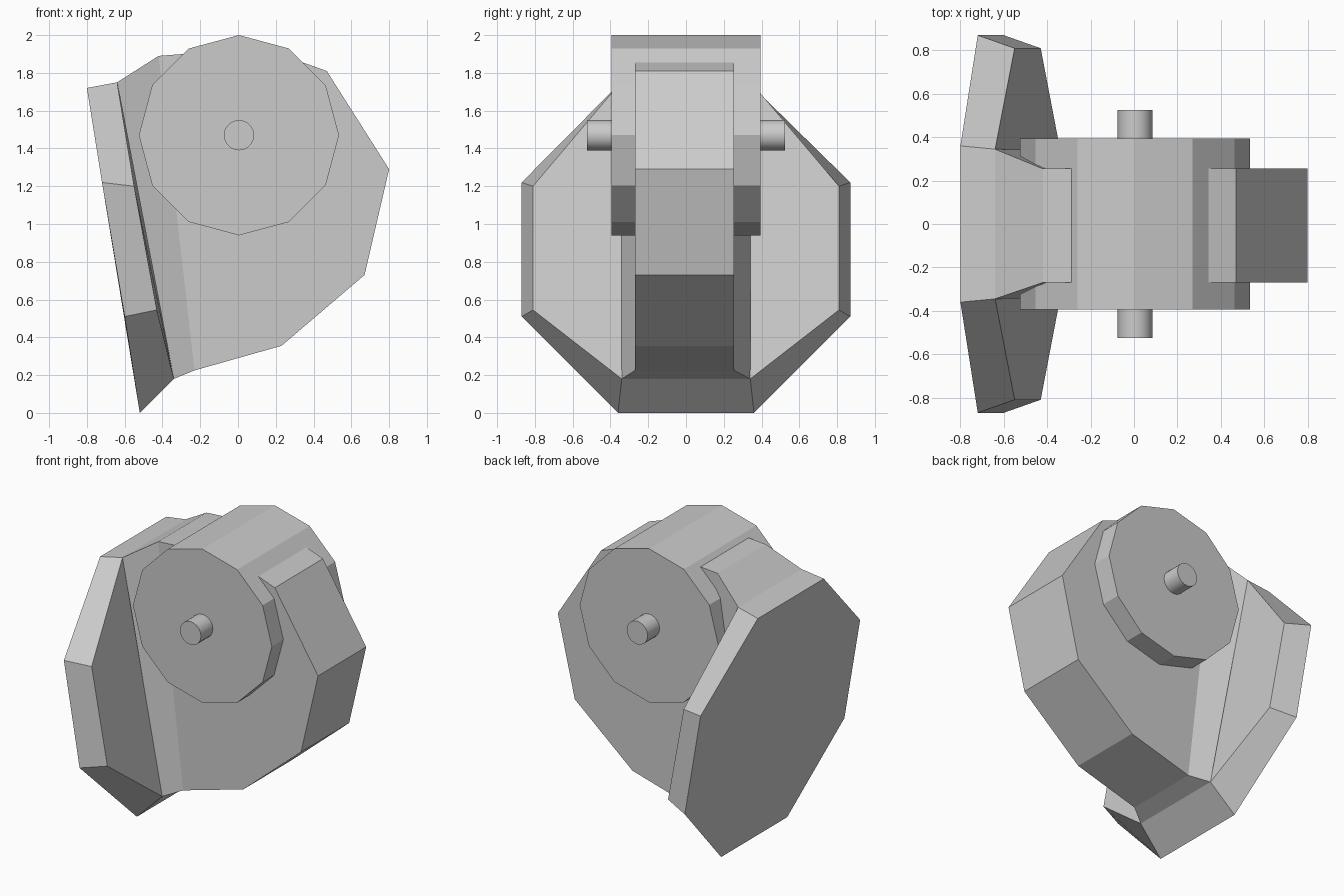
import bpy, bmesh, math
from mathutils import Vector

cube = bpy.data.objects.get("Cube")
if cube:
    bpy.data.objects.remove(cube, do_unlink=True)

# single flat colour
grey = bpy.data.materials.new("plain grey")
grey.use_nodes = True
colour = (0.6, 0.6, 0.6, 1)
grey.diffuse_color = colour
grey.node_tree.nodes["Principled BSDF"].inputs["Base Color"].default_value = colour


def finish(name, bm):
    bmesh.ops.recalc_face_normals(bm, faces=bm.faces)
    mesh = bpy.data.meshes.new(name)
    bm.to_mesh(mesh)
    bm.free()
    mesh.materials.append(grey)
    obj = bpy.data.objects.new(name, mesh)
    bpy.context.collection.objects.link(obj)
    return obj


def loft(ring_a, ring_b):
    """Closed solid between two matching rings; returns it with its side faces."""
    bm = bmesh.new()
    a = [bm.verts.new(p) for p in ring_a]
    b = [bm.verts.new(p) for p in ring_b]
    bm.faces.new(a)
    bm.faces.new(b[::-1])
    n = len(a)
    sides = [bm.faces.new((a[i], b[i], b[(i + 1) % n], a[(i + 1) % n])) for i in range(n)]
    return bm, sides


def axle_cylinder(name, sides, radius, half_length):
    ring = [(0.005 + radius * math.sin(math.tau * i / sides),
             1.47 + radius * math.cos(math.tau * i / sides)) for i in range(sides)]
    bm, _ = loft([(x, -half_length, z) for x, z in ring],
                 [(x, half_length, z) for x, z in ring])
    return finish(name, bm)


# twelve-sided drum and the round pin through it
axle_cylinder("drum", 12, 0.53, 0.395)
pin = axle_cylinder("pin", 20, 0.08, 0.525)
for face in pin.data.polygons:
    face.use_smooth = len(face.vertices) == 4


# slanted octagonal back plate with a bevelled rim, as (x, half width, z)
def octagon(half):
    return half + [(x, -y, z) for x, y, z in reversed(half)]


outer = octagon([(-0.8, 0.36, 1.72), (-0.72, 0.87, 1.22), (-0.6, 0.87, 0.51), (-0.52, 0.36, 0)])
inner = octagon([(-0.64, 0.345, 1.75), (-0.55, 0.81, 1.2), (-0.43, 0.81, 0.545), (-0.34, 0.34, 0.18)])
bm, _ = loft(outer, inner)
finish("back_plate", bm)

# angular central body, its last side flared out to meet the plate
profile = [(-0.42, 1.89), (-0.29, 1.9), (0.33, 1.86), (0.47, 1.81), (0.8, 1.29),
           (0.67, 0.73), (0.23, 0.355), (-0.23, 0.225)]
bm, sides = loft([(x, -0.27, z) for x, z in profile], [(x, 0.255, z) for x, z in profile])
neck = sides[-1]
result = bmesh.ops.extrude_face_region(bm, geom=[neck])
if neck.is_valid:
    bm.faces.remove(neck)
for v in [g for g in result["geom"] if isinstance(g, bmesh.types.BMVert)]:
    side = 1 if v.co.y > 0 else -1
    if v.co.z > 1:
        v.co = Vector((-0.64, side * 0.345, 1.75))
    else:
        v.co = Vector((-0.34, side * 0.34, 0.18))
finish("body", bm)
